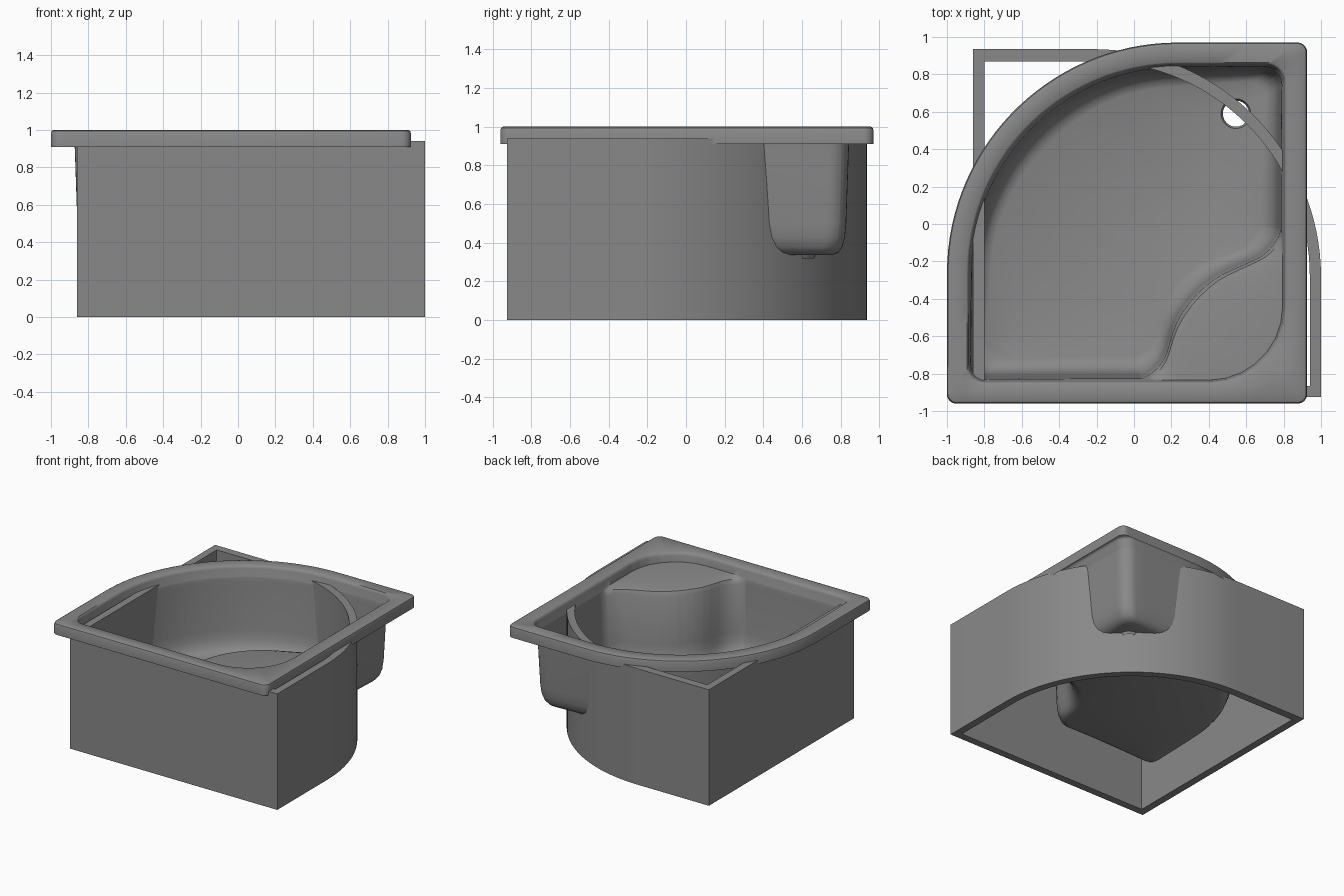
import bpy, bmesh, math
from mathutils import Vector
from mathutils.geometry import interpolate_bezier

if "Cube" in bpy.data.objects:
    bpy.data.objects.remove(bpy.data.objects["Cube"])

GREY = (0.25, 0.25, 0.25, 1)
mat = bpy.data.materials.new("plain grey")
mat.use_nodes = True
mat.diffuse_color = GREY
mat.node_tree.nodes["Principled BSDF"].inputs["Base Color"].default_value = GREY


def outline(corners, steps=8):
    """Closed polygon with rounded corners, each given as (x, y, radius)."""
    pts = []
    for i, (x, y, r) in enumerate(corners):
        p = Vector((x, y))
        if r == 0:
            pts.append(p)
            continue
        a = Vector(corners[i - 1][:2]) - p
        b = Vector(corners[(i + 1) % len(corners)][:2]) - p
        a, b = p + a.normalized() * r, p + b.normalized() * r
        k = 0.5523
        n = steps * 4 if r > 1 else steps
        pts += [q.to_2d() for q in interpolate_bezier(a, a.lerp(p, k), b.lerp(p, k), b, n)]
    return pts


def reach(poly, centre, ang):
    """Distance from the centre to the polygon along an angle."""
    d = Vector((math.cos(ang), math.sin(ang)))
    best = 0
    for i, q in enumerate(poly):
        p, e = poly[i - 1] - centre, q - poly[i - 1]
        den = d.cross(e)
        if abs(den) > 1e-9:
            t, s = p.cross(e) / den, p.cross(d) / den
            if -1e-4 <= s <= 1.0001:
                best = max(best, t)
    return best


def bridge(bm, a, b):
    for i in range(len(a)):
        bm.faces.new((a[i - 1], a[i], b[i], b[i - 1]))


def finish(bm, name, smooth_angle):
    bmesh.ops.recalc_face_normals(bm, faces=bm.faces)
    me = bpy.data.meshes.new(name)
    bm.to_mesh(me)
    bm.free()
    ob = bpy.data.objects.new(name, me)
    bpy.context.collection.objects.link(ob)
    me.materials.append(mat)
    bpy.ops.object.select_all(action="DESELECT")
    ob.select_set(True)
    bpy.context.view_layer.objects.active = ob
    bpy.ops.object.shade_smooth_by_angle(angle=math.radians(smooth_angle))
    return ob


# Surround wall: open ring with one swept corner
outer = outline([(-0.86, -0.925, 0), (1, -0.925, 0), (1, 0.935, 1.22), (-0.86, 0.935, 0)])
inner = outline([(-0.80, -0.865, 0), (0.94, -0.865, 0), (0.94, 0.87, 1.15), (-0.80, 0.87, 0)])
bm = bmesh.new()
loops = [[bm.verts.new((p.x, p.y, z)) for p in poly]
         for poly, z in ((outer, 0), (outer, 0.94), (inner, 0.94), (inner, 0))]
for i in range(4):
    bridge(bm, loops[i - 1], loops[i])
finish(bm, "surround_wall", 30)

# Tub outlines: rim edge, opening, and basin cut back by the corner seat
rim = outline([(-1, -0.96, 0.05), (0.925, -0.96, 0.05), (0.925, 0.97, 0.05), (-1, 0.97, 1.235)])
opening = outline([(-0.885, -0.845, 0.09), (0.805, -0.845, 0.4),
                   (0.805, 0.855, 0.1), (-0.885, 0.855, 1.12)])
basin = outline([(-0.885, -0.845, 0.09), (0.13, -0.845, 0.17), (0.27, -0.36, 0.24),
                 (0.805, -0.12, 0.17), (0.805, 0.855, 0.1), (-0.885, 0.855, 1.12)])
centre = Vector((-0.15, 0.1))
angles = {round(2 * math.pi * i / 96 - math.pi, 3) for i in range(96)}
for poly in (rim, opening, basin):
    angles |= {round(math.atan2(*(p - centre).yx), 3) for p in poly}
angles = sorted(angles)
R, O, B = ([reach(poly, centre, a) for a in angles] for poly in (rim, opening, basin))


def inset(dists, d):
    return [r - d for r in dists]


def seat(gap, out):
    """Opening radius, limited to the seat edge moved outward."""
    return [min(o - gap, b + out) for o, b in zip(O, B)]


wall = seat(0.02, 0)
sections = [
    # rim skirt and rolled edges
    (R, 0.91), (R, 0.98), (inset(R, 0.006), 0.994), (inset(R, 0.02), 1.0),
    (inset(O, -0.012), 1.0), (inset(O, -0.003), 0.994), (inset(O, 0.003), 0.98),
    (inset(O, 0.012), 0.93),
    # seat ledge and its rounded edge
    (seat(0.016, 0.06), 0.922), (seat(0.018, 0.02), 0.912), (wall, 0.88),
    # basin wall and floor fillet
    (inset(wall, 0.02), 0.5), (inset(wall, 0.03), 0.43), (inset(wall, 0.05), 0.38),
    (inset(wall, 0.08), 0.35), (inset(wall, 0.12), 0.338),
]
bm = bmesh.new()
rings = [[bm.verts.new((centre.x + r * math.cos(a), centre.y + r * math.sin(a), z))
          for r, a in zip(dists, angles)] for dists, z in sections]
for a, b in zip(rings, rings[1:]):
    bridge(bm, a, b)

# Drain hole with a short lip, then the floor around it
drain = [[bm.verts.new((0.545 + r * math.cos(t * math.pi / 12),
                        0.59 + r * math.sin(t * math.pi / 12), z)) for t in range(24)]
         for r, z in ((0.08, 0.338), (0.07, 0.318))]
bridge(bm, *drain)
edges = [bm.edges.get((ring[i - 1], ring[i]))
         for ring in (rings[-1], drain[0]) for i in range(len(ring))]
bmesh.ops.triangle_fill(bm, use_beauty=True, use_dissolve=False, edges=edges)
finish(bm, "bathtub", 40)
